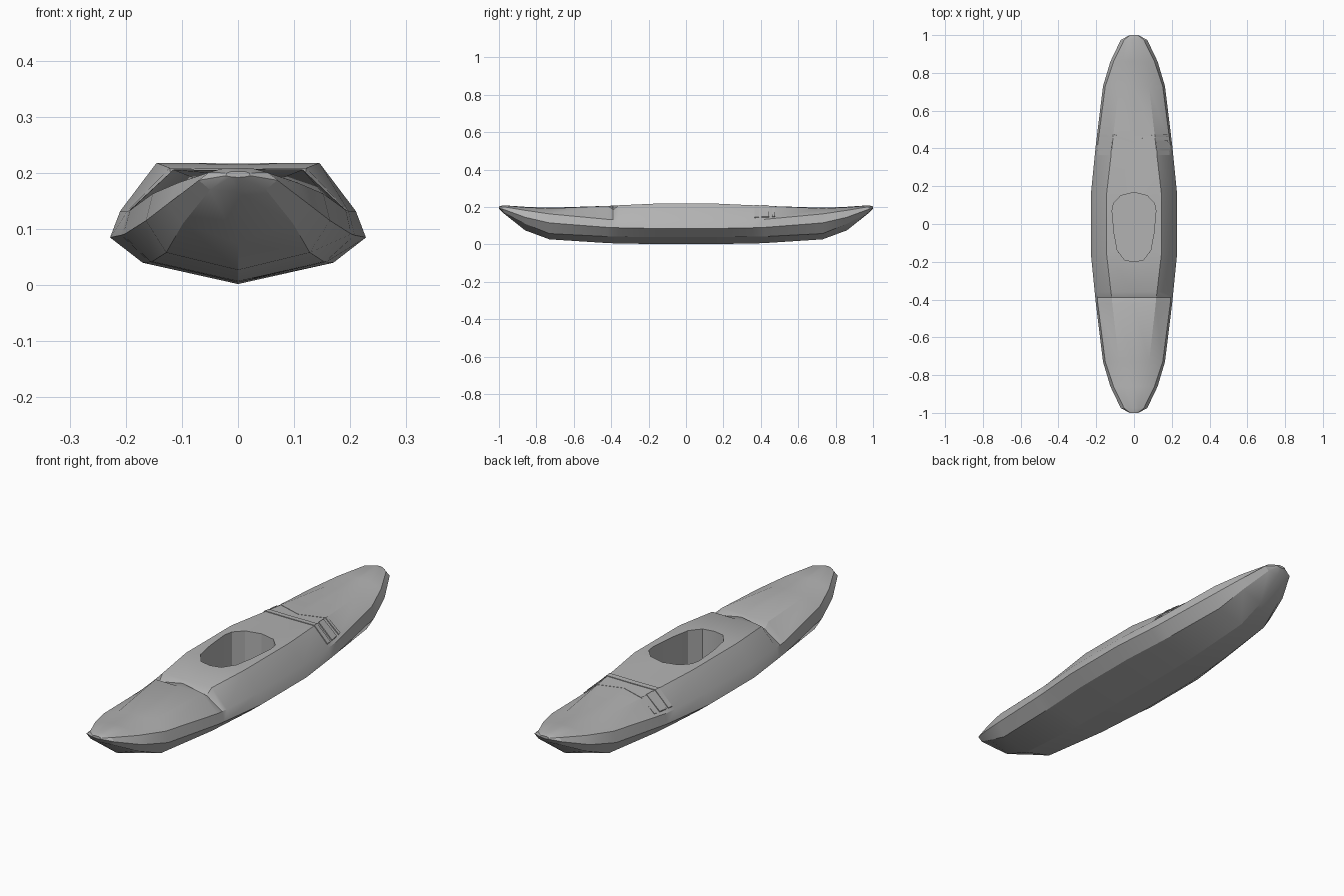
import bpy
import bmesh
from mathutils import Vector

default_cube = bpy.data.objects.get("Cube")
if default_cube:
    bpy.data.objects.remove(default_cube, do_unlink=True)

# Single plastic colour
grey = bpy.data.materials.new("grey_plastic")
shade = (0.45, 0.45, 0.45, 1.0)
grey.use_nodes = True
grey.diffuse_color = shade
grey.node_tree.nodes["Principled BSDF"].inputs["Base Color"].default_value = shade


def finish(name, bm):
    """Turn a bmesh into a named, coloured object."""
    bmesh.ops.recalc_face_normals(bm, faces=bm.faces)
    mesh = bpy.data.meshes.new(name)
    bm.to_mesh(mesh)
    bm.free()
    mesh.materials.append(grey)
    obj = bpy.data.objects.new(name, mesh)
    bpy.context.collection.objects.link(obj)
    return obj


def smooth(obj, degrees=25):
    bpy.ops.object.select_all(action="DESELECT")
    obj.select_set(True)
    bpy.context.view_layer.objects.active = obj
    bpy.ops.object.shade_smooth_by_angle(angle=degrees * 3.14159 / 180)


def mirrored(points):
    """Continue a half outline, starting on the centre line, to both sides."""
    return points + [(-p[0],) + tuple(p[1:]) for p in reversed(points) if p[0] > 0]


# Half cross-sections: distance along, then keel, chine, beam, shoulder, deck edge, deck centre
half_sections = [
    (0.16, (0, 0.002), (0.17, 0.04), (0.228, 0.085), (0.21, 0.132), (0.145, 0.218), (0, 0.217)),
    (0.36, (0, 0.005), (0.157, 0.041), (0.208, 0.089), (0.197, 0.132), (0.122, 0.209), (0, 0.208)),
    (0.42, (0, 0.007), (0.153, 0.042), (0.202, 0.091), (0.192, 0.134), (0.115, 0.206), (0, 0.205)),
    (0.73, (0, 0.027), (0.128, 0.058), (0.164, 0.115), (0.152, 0.163), (0.08, 0.192), (0, 0.196)),
    (0.86, (0, 0.075), (0.098, 0.11), (0.125, 0.145), (0.108, 0.182), (0.055, 0.198), (0, 0.201)),
    (0.975, (0, 0.166), (0.05, 0.17), (0.07, 0.187), (0.052, 0.201), (0.027, 0.208), (0, 0.209)),
    (1.0, (0, 0.192), (0.012, 0.193), (0.022, 0.195), (0.02, 0.2), (0.01, 0.203), (0, 0.203)),
]
# The front deck has a sharp V notch across each deck edge
notch = (-0.39, (0, 0.006), (0.155, 0.041), (0.205, 0.09), (0.194, 0.133), (0.117, 0.184), (0, 0.207))

front = [(-s[0],) + s[1:] for s in half_sections] + [notch]
sections = sorted(front + half_sections, key=lambda s: s[0])


def ring(section):
    y, outline = section[0], list(section[1:])
    side = outline[1:-1]
    loop = outline + [(-x, z) for x, z in reversed(side)]
    return [(x, y, z) for x, z in loop]


# Hull and deck as one loft
bm = bmesh.new()
rings = [[bm.verts.new(p) for p in ring(s)] for s in sections]
for a, b in zip(rings, rings[1:]):
    count = len(a)
    for i in range(count):
        j = (i + 1) % count
        bm.faces.new((a[i], a[j], b[j], b[i]))
for end in (rings[0], rings[-1]):
    bm.faces.new(end)
hull = finish("hull", bm)

# Cockpit opening cut as an open tub
opening = mirrored([(0, -0.2), (0.05, -0.19), (0.088, -0.14), (0.105, -0.05), (0.116, 0.07),
                    (0.108, 0.11), (0.07, 0.15), (0, 0.167)])
bm = bmesh.new()
floor = bm.faces.new([bm.verts.new((x, y, 0.055)) for x, y in opening])
grown = bmesh.ops.extrude_face_region(bm, geom=[floor])
top = [v for v in grown["geom"] if isinstance(v, bmesh.types.BMVert)]
bmesh.ops.translate(bm, verts=top, vec=(0, 0, 0.3))
cutter = finish("cockpit_cutter", bm)
cutter.hide_render = True
cut = hull.modifiers.new("cockpit", "BOOLEAN")
cut.operation = "DIFFERENCE"
cut.solver = "EXACT"
cut.object = cutter
bpy.context.view_layer.objects.active = hull
bpy.ops.object.modifier_apply(modifier=cut.name)
bpy.data.objects.remove(cutter, do_unlink=True)
smooth(hull)


def section_at(y):
    """Shoulder, deck edge and deck centre interpolated at a station."""
    for a, b in zip(half_sections, half_sections[1:]):
        if a[0] <= y <= b[0]:
            t = (y - a[0]) / (b[0] - a[0])
            return [Vector(p).lerp(Vector(q), t) for p, q in zip(a[4:], b[4:])]


def strap(name, y, width, sweep=0, lift=0.004, whole=True):
    """Thin band draped over the deck; sweep moves its middle forward."""
    bm = bmesh.new()
    rows = []
    for offset in (-width / 2, width / 2):
        shoulder, edge, centre = section_at(y + offset)
        low = shoulder.lerp(edge, 0.15)
        path = [(low.x, y + offset, low.y), (edge.x, y + offset, edge.y)]
        if whole:
            path.append((0, y + offset - sweep, centre.y))
        path += [(-x, v, z) for x, v, z in reversed(path) if x > 0]
        rows.append(path)
    pairs = [i for i in range(len(rows[0]) - 1) if whole or i != 1]
    # each stretch of band is a shallow box sunk slightly into the deck
    lower = [[bm.verts.new(Vector(p) - Vector((0, 0, lift))) for p in r] for r in rows]
    upper = []
    for r in rows:
        upper.append([bm.verts.new(Vector((p[0] * 1.015, p[1], p[2] + lift))) for p in r])
    loops = [(lower[0][i], lower[1][i], upper[1][i], upper[0][i]) for i in range(len(rows[0]))]
    for i in pairs:
        a, b = loops[i], loops[i + 1]
        for k in range(4):
            n = (k + 1) % 4
            bm.faces.new((a[k], a[n], b[n], b[k]))
        if not whole or i == 0:
            bm.faces.new(a)
        if not whole or i == pairs[-1]:
            bm.faces.new(b)
    return finish(name, bm)


# Rear deck rigging: a straight band, a swept band and cleats on the deck sides
strap("straight_deck_band", 0.378, 0.024, lift=0.003)
strap("swept_deck_band", 0.468, 0.014, sweep=0.035, lift=0.002)
strap("side_cleats", 0.423, 0.04, lift=0.004, whole=False)
